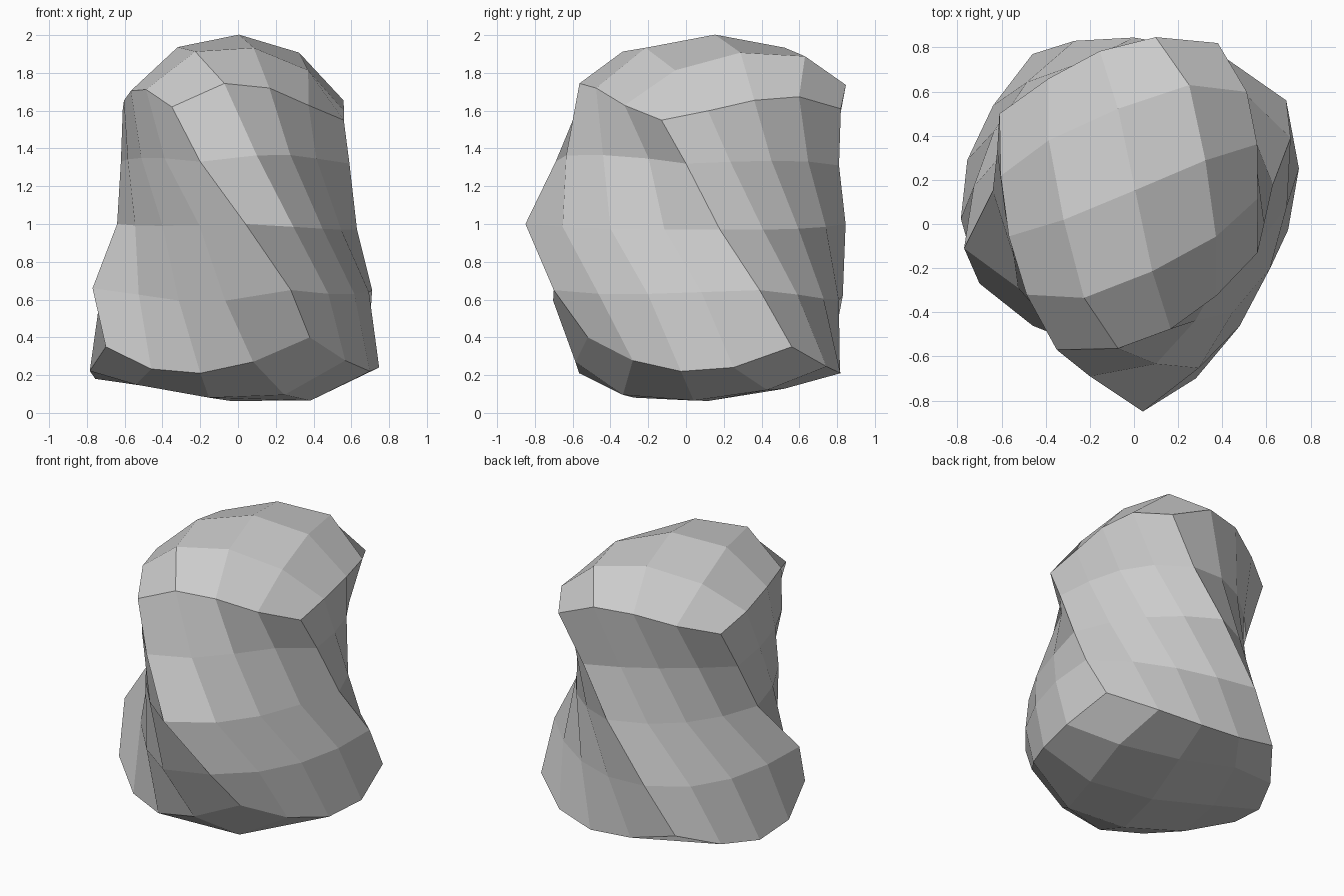
import bpy, bmesh
from mathutils import Vector as V

if "Cube" in bpy.data.objects:
    bpy.data.objects.remove(bpy.data.objects["Cube"])

N = 4  # segments per side of the twisted block

# Paths of the four spiralling corner edges, top to bottom
corners = [
    [(.56, -.13, 1.55), (.59, 0, 1.32), (.63, .18, .97), (.71, .39, .65), (.69, .56, .35)],
    [(.38, .82, 1.61), (.20, .81, 1.31), (0, .845, 1.0), (-.27, .83, .62), (-.46, .77, .31)],
    [(-.61, .50, 1.61), (-.62, .33, 1.33), (-.64, .15, 1.0), (-.77, -.11, .66), (-.70, -.27, .35)],
    [(-.35, -.57, 1.62), (-.20, -.69, 1.33), (.04, -.85, 1.0), (.28, -.70, .65), (.38, -.52, .40)],
]
# Outward swell of each ring's four sides, and how far it leans to the side's start
bulge = [(.09, .13, .09, .14), (.11, .11, .11, .125), (.12, .12, .12, .13),
         (.13, .13, .14, .13), (.155, .18, .175, .17)]
lean = [(-.6, .3, -.2, .2), (-.2, .3, -.2, 1.3), (0, .1, 0, .5),
        (0, .1, -1.3, 0), (.3, -.2, 0, -.2)]
# Vertical bow of each ring's sides, and its lean
lift = [(.075, .12, .09, .135), (.02, .03, .02, .04), (-.01,) * 4,
        (-.03, -.03, -.06, -.02), (-.12, -.15, -.165, -.155)]
lift_lean = [.8, .4, 0, .6, -.1]


def ring_points(r):
    pts = []
    for k in range(4):
        a, b = V(corners[k][r]), V(corners[(k + 1) % 4][r])
        d = b - a
        n = V((d.y, -d.x, 0)).normalized()
        sign = 1 if k % 2 else -1
        for i in range(N):
            t = i / N
            w = 4 * t * (1 - t)
            out = bulge[r][k] * w * (1 + lean[r][k] * (1 - 2 * t))
            up = lift[r][k] * w * (1 + sign * lift_lean[r] * (1 - 2 * t))
            pts.append(a + d * t + n * out + V((0, 0, up)))
    return pts


bm = bmesh.new()
rings = [[bm.verts.new(p) for p in ring_points(r)] for r in range(5)]

# Twisted side walls
for upper, lower in zip(rings, rings[1:]):
    for i in range(4 * N):
        j = (i + 1) % (4 * N)
        bm.faces.new((upper[i], lower[i], lower[j], upper[j]))


# Domed cap: blended patch spanning a ring, spread a little from its middle
def cap(ring, dome, tilt_x=0, tilt_y=0, spread=.16):
    grid = {}
    for i in range(N + 1):
        grid[i, 0] = ring[i]
        grid[N, i] = ring[N + i]
        grid[N - i, N] = ring[2 * N + i]
        grid[0, N - i] = ring[(3 * N + i) % (4 * N)]
    c = {k: v.co.copy() for k, v in grid.items()}
    for i in range(1, N):
        for j in range(1, N):
            u, v = i / N, j / N
            p = c[i, 0].lerp(c[i, N], v) + c[0, j].lerp(c[N, j], u)
            p -= c[0, 0].lerp(c[N, 0], u).lerp(c[0, N].lerp(c[N, N], u), v)
            p.z += dome * 16 * u * (1 - u) * v * (1 - v) + tilt_x * p.x + tilt_y * p.y
            p += spread * V((p.x - .01, p.y - .14, 0))
            grid[i, j] = bm.verts.new(p)
    for i in range(N):
        for j in range(N):
            bm.faces.new((grid[i, j], grid[i + 1, j], grid[i + 1, j + 1], grid[i, j + 1]))


cap(rings[0], .195)
cap(rings[-1], -.01, -.11, .1)
bmesh.ops.recalc_face_normals(bm, faces=bm.faces)

# Rest the lowest points on the ground
for v in bm.verts:
    v.co.z = max(v.co.z, 0)

mesh = bpy.data.meshes.new("twisted_rock")
bm.to_mesh(mesh)
bm.free()
bpy.context.collection.objects.link(bpy.data.objects.new("twisted_rock", mesh))
